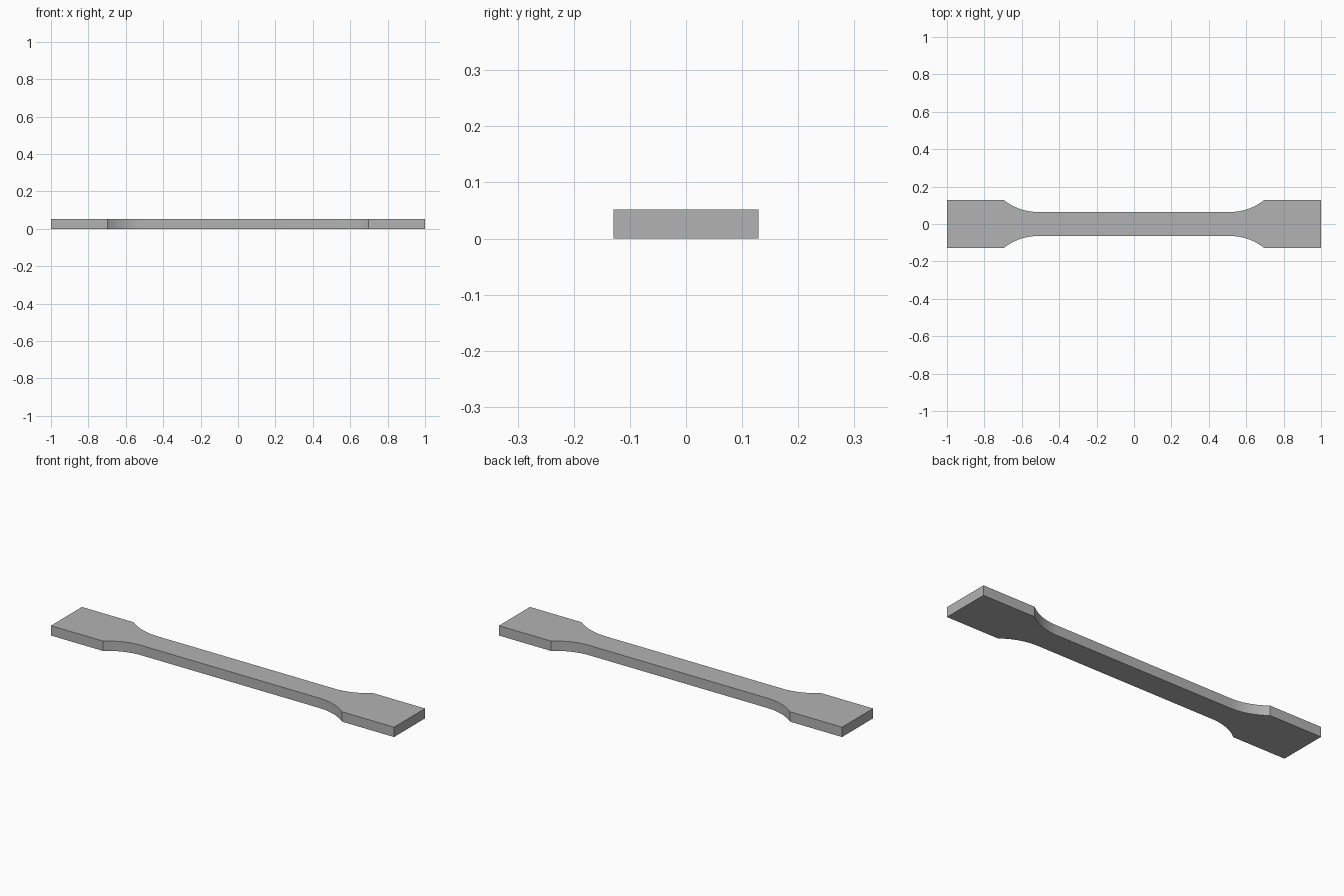
import bpy, bmesh, math

cube = bpy.data.objects.get("Cube")
if cube:
    bpy.data.objects.remove(cube, do_unlink=True)

# Main dimensions
HALF_LENGTH, THICKNESS = 1.0, 0.052
GRIP_HALF, NECK_HALF = 0.129, 0.0645
NECK_END, GRIP_START = 0.515, 0.697
ARC_STEPS = 24

# Plain grey material
grey = bpy.data.materials.new("plain_grey")
grey.use_nodes = True
colour = (0.45, 0.45, 0.45, 1)
grey.diffuse_color = colour
grey.node_tree.nodes["Principled BSDF"].inputs["Base Color"].default_value = colour

# Quarter outline: neck fillet tangent to the neck, then the wide grip
run, rise = GRIP_START - NECK_END, GRIP_HALF - NECK_HALF
radius = (run * run + rise * rise) / (2 * rise)
sweep = math.asin(run / radius)
quarter = []
for i in range(ARC_STEPS + 1):
    a = sweep * i / ARC_STEPS
    quarter.append((NECK_END + radius * math.sin(a),
                    NECK_HALF + radius * (1 - math.cos(a))))
quarter.append((HALF_LENGTH, GRIP_HALF))

# Mirror the quarter into a closed counter-clockwise outline
back = quarter[::-1] + [(-x, y) for x, y in quarter]
outline = back + [(x, -y) for x, y in back[::-1]]

# Extrude the outline into a flat bar
bm = bmesh.new()
base = bm.faces.new([bm.verts.new((x, y, 0)) for x, y in outline])
result = bmesh.ops.extrude_face_region(bm, geom=[base], use_keep_orig=True)
top = [v for v in result["geom"] if isinstance(v, bmesh.types.BMVert)]
bmesh.ops.translate(bm, verts=top, vec=(0, 0, THICKNESS))
bmesh.ops.recalc_face_normals(bm, faces=bm.faces)
mesh = bpy.data.meshes.new("test_bar")
bm.to_mesh(mesh)
bm.free()
mesh.materials.append(grey)

bar = bpy.data.objects.new("test_bar", mesh)
bpy.context.collection.objects.link(bar)
bpy.context.view_layer.objects.active = bar
bar.select_set(True)
bpy.ops.object.shade_smooth_by_angle(angle=math.radians(25))
